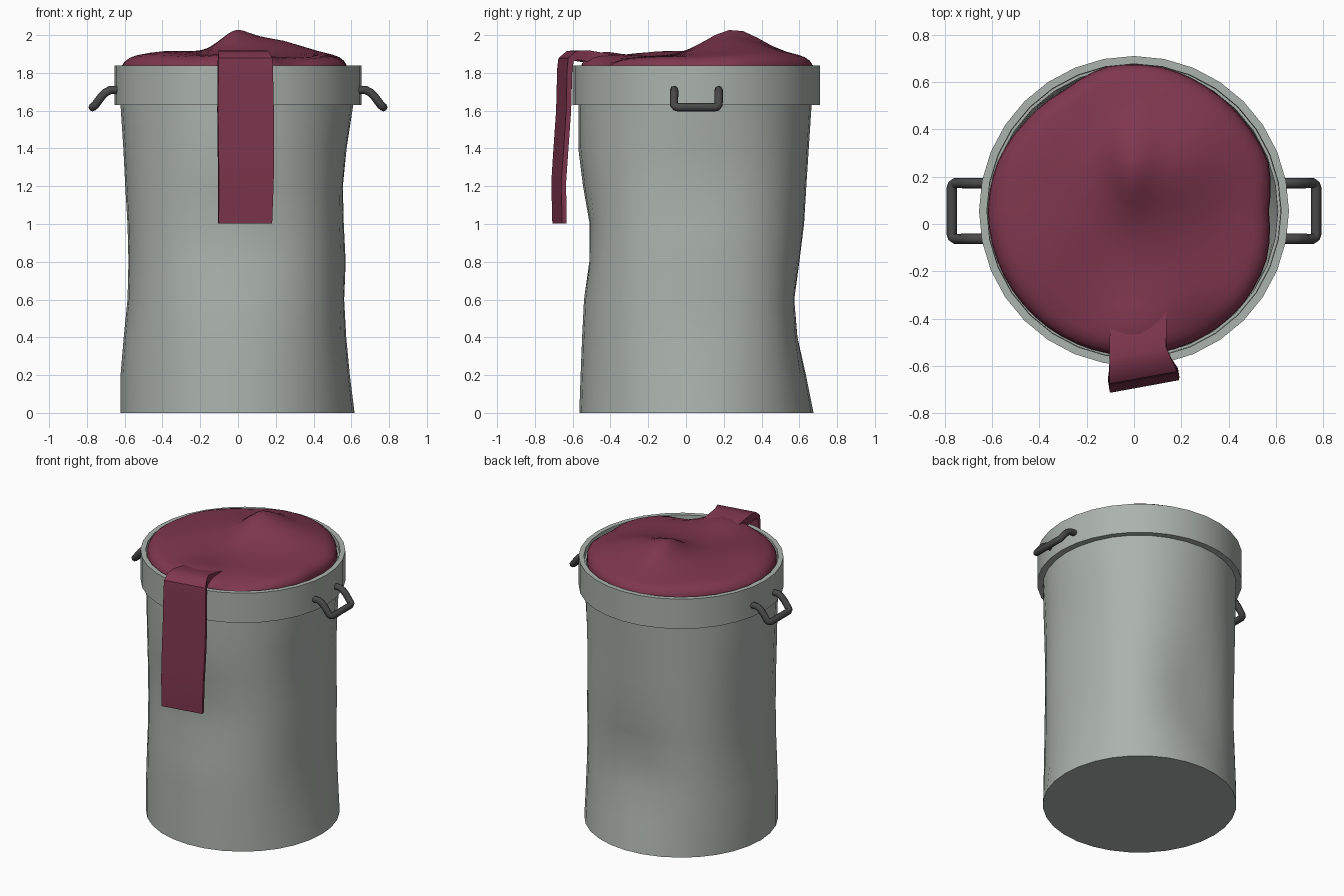
import bpy, bmesh, math
from mathutils import Vector

if "Cube" in bpy.data.objects:
    bpy.data.objects.remove(bpy.data.objects["Cube"])

CY = 0.055          # bin axis sits slightly behind the origin
SEG = 32


def material(name, col):
    m = bpy.data.materials.new(name)
    m.diffuse_color = (*col, 1)
    m.use_nodes = True
    m.node_tree.nodes["Principled BSDF"].inputs["Base Color"].default_value = m.diffuse_color
    return m


GREY = material("galvanised grey", (0.41, 0.45, 0.42))
RED = material("burgundy bag", (0.21, 0.037, 0.076))
DARK = material("dark handle", (0.065, 0.065, 0.065))


def finish(ob, angle=35):
    bpy.ops.object.select_all(action='DESELECT')
    ob.select_set(True)
    bpy.context.view_layer.objects.active = ob
    bpy.ops.object.shade_smooth_by_angle(angle=math.radians(angle))


def loft(name, rings, mat, cap_start=False, cap_end=False, closed=False, angle=35):
    """Skin a list of closed vertex rings."""
    bm = bmesh.new()
    vr = [[bm.verts.new(p) for p in r] for r in rings]
    pairs = list(zip(vr, vr[1:])) + ([(vr[-1], vr[0])] if closed else [])
    for a, b in pairs:
        for i in range(len(a)):
            j = (i + 1) % len(a)
            bm.faces.new((a[i], a[j], b[j], b[i]))
    if cap_start:
        bm.faces.new(vr[0][::-1])
    if cap_end:
        bm.faces.new(vr[-1])
    bmesh.ops.recalc_face_normals(bm, faces=bm.faces)
    me = bpy.data.meshes.new(name)
    bm.to_mesh(me)
    bm.free()
    me.materials.append(mat)
    ob = bpy.data.objects.new(name, me)
    bpy.context.collection.objects.link(ob)
    finish(ob, angle)
    return ob


def polar(radius, z, n=SEG):
    out = []
    for i in range(n):
        a = 2 * math.pi * i / n
        r = radius(a) if callable(radius) else radius
        out.append((r * math.cos(a), CY + r * math.sin(a), z))
    return out


# dented body: radius to right, back, left and front at each height
PROFILE = [
    (0.00, .617, .620, .622, .620), (0.20, .592, .580, .622, .613),
    (0.40, .573, .535, .605, .605), (0.60, .562, .517, .585, .595),
    (0.80, .570, .545, .580, .567), (1.00, .560, .570, .585, .565),
    (1.20, .555, .582, .597, .600), (1.40, .575, .595, .607, .625),
    (1.63, .610, .610, .622, .625), (1.80, .620, .620, .622, .622)]


def dent(p, off=0.0):
    def f(a):
        c, s = math.cos(a), math.sin(a)
        dx = (p[1] if c > 0 else p[3]) - .62
        dy = (p[2] if s > 0 else p[4]) - .62
        return .62 + abs(c) ** 6 * dx + abs(s) ** 6 * dy - off
    return f


outer = [polar(dent(p), p[0]) for p in PROFILE]
inner = [polar(dent(p, 0.012), max(p[0], 0.02)) for p in reversed(PROFILE)]
loft("bin_body", outer + inner, GREY, True, True)

# rim band
loft("bin_rim", [polar(0.655, 1.63), polar(0.655, 1.84), polar(0.622, 1.84), polar(0.612, 1.63)],
     GREY, closed=True)

# handles
for side, label in ((1, "right"), (-1, "left")):
    half = [(0.63, 1.71, .118), (0.675, 1.71, .118), (0.70, 1.697, .118), (0.722, 1.675, .118),
            (0.756, 1.63, .118), (0.766, 1.621, .111), (0.770, 1.618, .098)]
    pts = [(side * x, CY - w, z) for x, z, w in half]
    pts += [(side * x, CY + w, z) for x, z, w in reversed(half)]
    cu = bpy.data.curves.new(label + "_handle", 'CURVE')
    cu.dimensions = '3D'
    cu.bevel_depth = 0.022
    cu.bevel_resolution = 2
    cu.use_fill_caps = True
    sp = cu.splines.new('POLY')
    sp.points.add(len(pts) - 1)
    for q, p in zip(sp.points, pts):
        q.co = (*p, 1)
    cu.materials.append(DARK)
    ob = bpy.data.objects.new(label + "_handle", cu)
    bpy.context.collection.objects.link(ob)
    bpy.ops.object.select_all(action='DESELECT')
    ob.select_set(True)
    bpy.context.view_layer.objects.active = ob
    bpy.ops.object.convert(target='MESH')
    finish(bpy.context.view_layer.objects.active, 50)

# bag: crumpled dome; outline radius every 20 degrees from +x
OUTLINE = [.570, .605, .602, .608, .620, .622, .590, .595, .612,
           .618, .615, .613, .612, .612, .608, .608, .606, .597]


def bag_radius(a):
    t = (a / (2 * math.pi) * 18) % 18
    i, f = int(t), t - int(t)
    return OUTLINE[i] * (1 - f) + OUTLINE[(i + 1) % 18] * f


def bag_height(x, y):
    def g(cx, cy, sx, sy):
        return math.exp(-((x - cx) / sx) ** 2 - ((y - cy) / sy) ** 2)
    z = 1.887 + 0.082 * g(-.02, .26, .11, .2) + 0.092 * g(.16, .26, .26, .22)
    z += 0.03 * g(-.32, 0, .2, .3) + 0.022 * g(0, -.45, .14, .12)
    z -= 0.045 * g(.3, -.46, .12, .10)          # fold beside the strap
    return z + 0.005 * math.sin(9 * x + 5 * y) * math.cos(7 * y - 3 * x)


rings = []
N = 54
for k, drop in ((.975, None), (1, .085), (.995, .05), (.97, .028), (.93, .012), (.88, .004),
                (.77, 0), (.65, 0), (.52, 0), (.4, 0), (.28, 0), (.16, 0), (.06, 0)):
    ring = []
    for x, y, _ in polar(lambda a: bag_radius(a) * k, 0, N):
        ring.append((x, y, 1.70 if drop is None else bag_height(x, y) - drop))
    rings.append(ring)
loft("bag_top", rings, RED, cap_end=True, angle=60)

# bag strap hanging over the rim: centre x, y, z, half width, half thickness
PATH = [(.02, -.36, 1.865, .12, .02), (.018, -.46, 1.878, .122, .028),
        (.016, -.545, 1.890, .122, .03), (.028, -.60, 1.893, .135, .024),
        (.036, -.635, 1.870, .145, .017), (.038, -.642, 1.82, .147, .014),
        (.040, -.648, 1.60, .150, .013), (.042, -.662, 1.40, .150, .013),
        (.042, -.674, 1.22, .147, .013), (.037, -.670, 1.003, .144, .012)]
U = Vector((.984, .18, 0))
W = Vector((.18, -.984, 0))
sections = []
for i, p in enumerate(PATH):
    a, b = PATH[max(i - 1, 0)], PATH[min(i + 1, len(PATH) - 1)]
    t = Vector((b[1] - a[1], b[2] - a[2])).normalized()
    n = (W * -t.y + Vector((0, 0, -t.x))).normalized() * p[4]
    c = Vector(p[:3])
    sections.append([c - U * p[3] + n, c + U * p[3] + n, c + U * p[3] - n, c - U * p[3] - n])
loft("bag_strap", sections, RED, True, True, angle=40)
